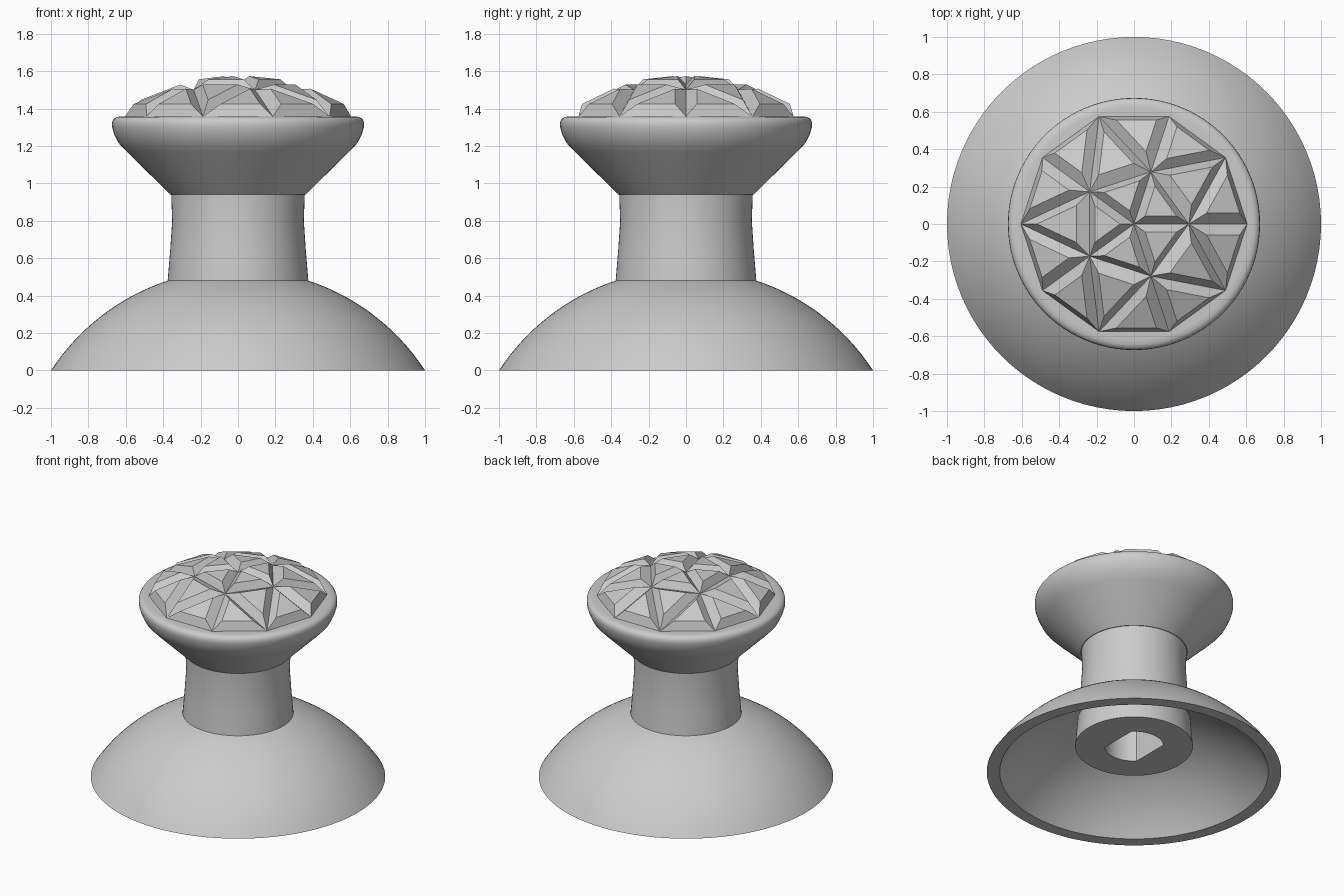
import bpy, bmesh
from math import cos, sin, tau, radians, sqrt
from mathutils import Vector

cube = bpy.data.objects.get("Cube")
if cube:
    bpy.data.objects.remove(cube, do_unlink=True)

SEGMENTS = 96

grey = bpy.data.materials.new("plain grey")
grey.use_nodes = True
colour = (0.6, 0.6, 0.6, 1)
grey.diffuse_color = colour
grey.node_tree.nodes["Principled BSDF"].inputs["Base Color"].default_value = colour


def finish(bm, name, smooth=True):
    bmesh.ops.recalc_face_normals(bm, faces=bm.faces)
    mesh = bpy.data.meshes.new(name)
    bm.to_mesh(mesh)
    bm.free()
    mesh.materials.append(grey)
    obj = bpy.data.objects.new(name, mesh)
    bpy.context.collection.objects.link(obj)
    if smooth:
        bpy.ops.object.select_all(action='DESELECT')
        obj.select_set(True)
        bpy.context.view_layer.objects.active = obj
        bpy.ops.object.shade_smooth_by_angle(angle=radians(32))
    return obj


def lathe(name, profile, closed=False):
    """Spin (radius, height, optional half width in x) rings about z."""
    bm = bmesh.new()
    rings = []
    for r, z, *flat in profile:
        limit = flat[0] if flat else r
        ring = []
        for i in range(SEGMENTS):
            a = tau * i / SEGMENTS
            x = max(-limit, min(limit, r * cos(a)))
            ring.append(bm.verts.new((x, r * sin(a), z)))
        rings.append(ring)
    pairs = list(zip(rings, rings[1:]))
    if closed:
        pairs.append((rings[-1], rings[0]))
    else:
        bm.faces.new(rings[0])
        bm.faces.new(rings[-1])
    for low, high in pairs:
        for i in range(SEGMENTS):
            j = (i + 1) % SEGMENTS
            bm.faces.new((low[i], low[j], high[j], high[i]))
    return finish(bm, name)


# Hollow dome skirt: two concentric arcs
def arc(outer, inner, drop=0.655, steps=20):
    radius = sqrt(outer ** 2 + drop ** 2)
    for i in range(steps + 1):
        r = outer + (inner - outer) * i / steps
        yield r, sqrt(radius ** 2 - r ** 2) - drop


lathe("dome_skirt", list(arc(1, 0.36)) + list(arc(0.912, 0.36))[::-1], closed=True)

# Stem with a blind socket that has two flat sides
lathe("stem", [(0.2, 0.7, 0.142), (0.2, 0.2, 0.142), (0.4, 0.2), (0.376, 0.48),
               (0.362, 0.65), (0.352, 0.8), (0.357, 0.94)])

# Flared head with a rounded rim
lathe("head", [(0.362, 0.94), (0.595, 1.17), (0.64, 1.217), (0.663, 1.265),
               (0.673, 1.3), (0.674, 1.318), (0.671, 1.335), (0.662, 1.347),
               (0.645, 1.3555), (0.62, 1.357)])

# Faceted grip: triangulated cap, each triangle raised into a bevelled facet
def polar(r, degrees, z):
    a = radians(degrees)
    return Vector((r * cos(a), r * sin(a), z))


centre = Vector((0, 0, 1.53))
triangles = []
for k in range(5):
    a = 72 * k
    mid, mid_next = polar(0.293, a, 1.5), polar(0.293, a + 72, 1.5)
    left, out, right = (polar(0.605, a + d, 1.357) for d in (-36, 0, 36))
    triangles += [(centre, mid, mid_next), (mid, left, out),
                  (mid, out, right), (mid, right, mid_next)]

bm = bmesh.new()
for tri in triangles:
    middle = sum(tri, Vector()) / 3
    normal = (tri[1] - tri[0]).cross(tri[2] - tri[0]).normalized()
    base = [bm.verts.new(p) for p in tri]
    top = [bm.verts.new(p.lerp(middle, 0.43) + normal * 0.052) for p in tri]
    bm.faces.new(top)
    for i in range(3):
        j = (i + 1) % 3
        bm.faces.new((base[i], base[j], top[j], top[i]))
bmesh.ops.remove_doubles(bm, verts=bm.verts, dist=0.0001)
finish(bm, "faceted_grip", smooth=False)
